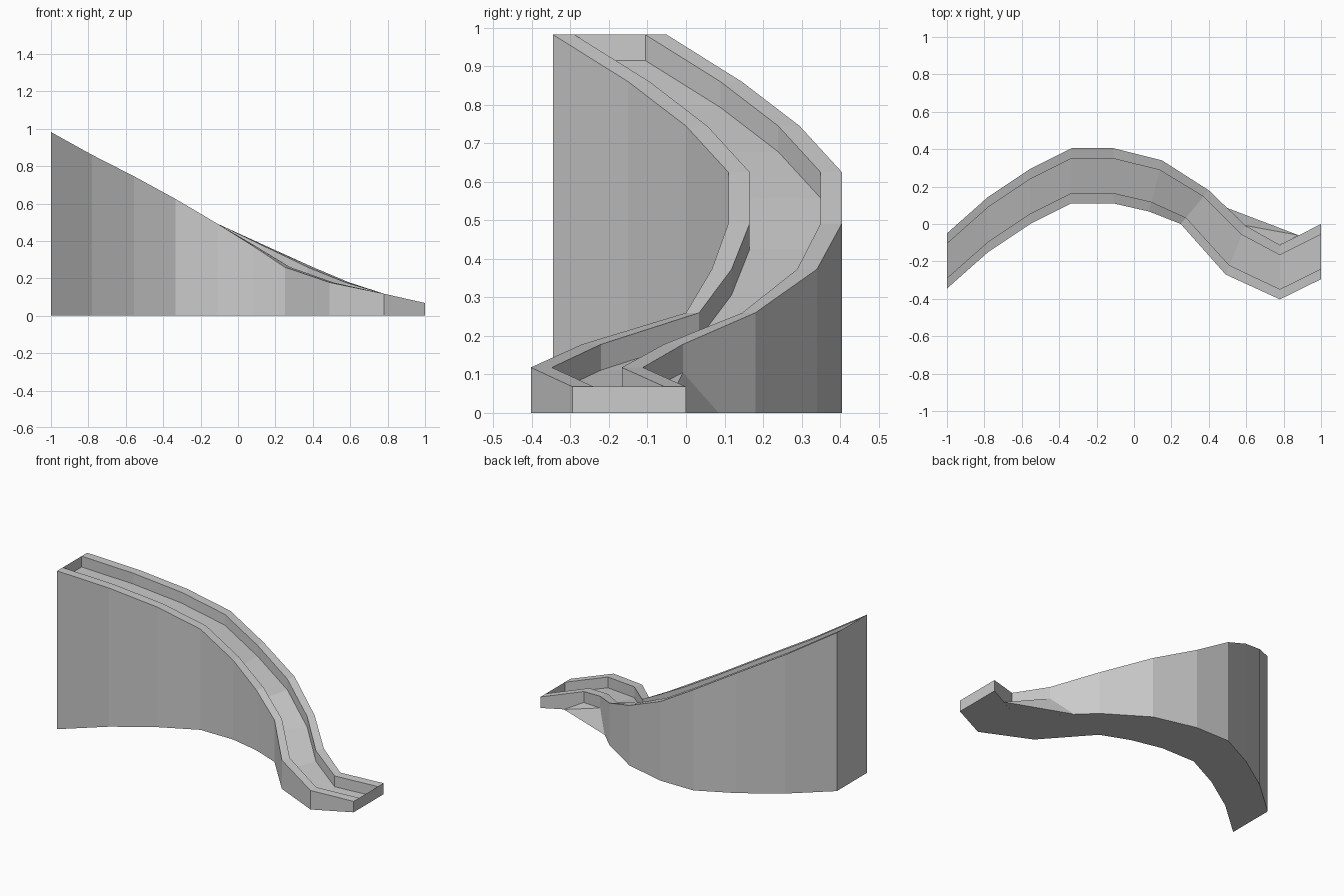
import bpy, bmesh
from mathutils import Vector

if "Cube" in bpy.data.objects:
    bpy.data.objects.remove(bpy.data.objects["Cube"])

WALL, DEPTH = 0.188, 0.067   # rim width fraction, channel depth

# Path stations: front edge (x, y), back edge (x, y), rim height
stations = [
    ((-1.0, -0.345), (-1.0, -0.05), 0.982),
    ((-0.78, -0.15), (-0.78, 0.145), 0.86),
    ((-0.555, 0.0), (-0.555, 0.295), 0.745),
    ((-0.335, 0.11), (-0.335, 0.405), 0.625),
    ((-0.11, 0.11), (-0.11, 0.405), 0.492),
    ((0.08, 0.067), (0.15, 0.34), 0.373),
    ((0.25, 0.0), (0.40, 0.18), 0.26),
    ((0.49, -0.27), (0.595, -0.008), 0.178),
    ((0.78, -0.403), (0.78, -0.112), 0.118),
    ((1.0, -0.295), (1.0, 0.0), 0.068),
]


def finish(name, bm):
    bmesh.ops.recalc_face_normals(bm, faces=bm.faces)
    mesh = bpy.data.meshes.new(name)
    bm.to_mesh(mesh)
    bm.free()
    obj = bpy.data.objects.new(name, mesh)
    bpy.context.collection.objects.link(obj)
    return obj


def section(front, back, top):
    """Channel cross-section standing on the ground."""
    f, b = Vector(front), Vector(back)
    fi, bi = f.lerp(b, WALL), b.lerp(f, WALL)
    low = max(top - DEPTH, 0.002)
    pts = [(f, 0), (f, top), (fi, top), (fi, low),
           (bi, low), (bi, top), (b, top), (b, 0)]
    return [(p.x, p.y, z) for p, z in pts]


# Slide body: cross-sections lofted along the winding path
bm = bmesh.new()
rings = [[bm.verts.new(p) for p in section(*s)] for s in stations]
for r, s in zip(rings, rings[1:]):
    for i in range(8):
        j = (i + 1) % 8
        bm.faces.new((r[i], r[j], s[j], s[i]))
# End caps: left rim, floor, right rim
for ring in (rings[0], rings[-1]):
    bm.faces.new(ring)
bmesh.ops.triangulate(bm, faces=[f for f in bm.faces if len(f.verts) > 4])
finish("slide_body", bm)

# Foot wedge: sloping skirt on the back side near the exit
bm = bmesh.new()
for p in [(0.50, 0.085, 0), (0.78, -0.06, 0), (0.88, -0.06, 0),
          (0.595, -0.008, 0), (0.78, -0.112, 0),
          (0.595, -0.008, 0.105), (0.78, -0.112, 0.05)]:
    bm.verts.new(p)
bmesh.ops.convex_hull(bm, input=bm.verts)
finish("foot_wedge", bm)
